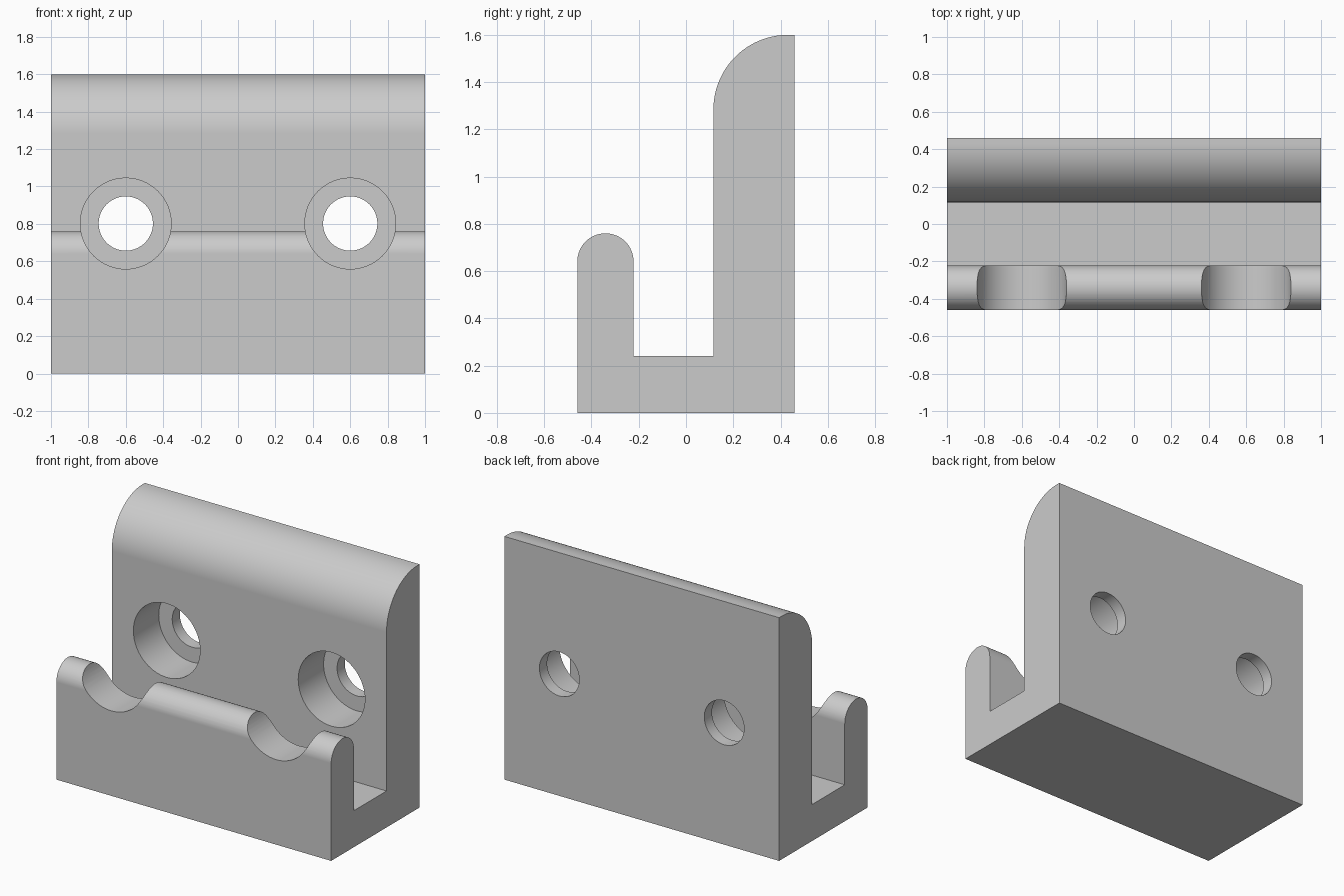
import bpy, bmesh, math

if "Cube" in bpy.data.objects:
    bpy.data.objects.remove(bpy.data.objects["Cube"])

grey = bpy.data.materials.new("light grey")
grey.diffuse_color = (0.6, 0.6, 0.6, 1)
grey.use_nodes = True
grey.node_tree.nodes["Principled BSDF"].inputs["Base Color"].default_value = grey.diffuse_color


def arc(cy, cz, r, a0, a1, n):
    """Points of an arc in the YZ plane, angles in degrees."""
    angles = [math.radians(a0 + (a1 - a0) * i / n) for i in range(n + 1)]
    return [(cy + r * math.cos(a), cz + r * math.sin(a)) for a in angles]


def add_object(name, bm):
    bmesh.ops.recalc_face_normals(bm, faces=bm.faces)
    mesh = bpy.data.meshes.new(name)
    bm.to_mesh(mesh)
    bm.free()
    mesh.materials.append(grey)
    obj = bpy.data.objects.new(name, mesh)
    bpy.context.collection.objects.link(obj)
    return obj


# Hook-shaped side profile: base, rounded lip, channel, tall wall with rounded top
profile = [(0.46, 0.0), (-0.46, 0.0)]
profile += arc(-0.341, 0.641, 0.119, 180, 0, 32)
profile += [(-0.222, 0.24), (0.116, 0.24)]
profile += arc(0.432, 1.284, 0.316, 180, 90, 32)
profile += [(0.46, 1.6)]

bm = bmesh.new()
face = bm.faces.new([bm.verts.new((-1, y, z)) for y, z in profile])
side = bmesh.ops.extrude_face_region(bm, geom=[face])
bmesh.ops.translate(bm, vec=(2, 0, 0),
                    verts=[g for g in side["geom"] if isinstance(g, bmesh.types.BMVert)])
bracket = add_object("channel_bracket", bm)


def bore(x, z, radius, y0, y1, n=64):
    """Cut a round hole along Y and remove the cutter."""
    bm = bmesh.new()
    ring = [bm.verts.new((x + radius * math.cos(math.tau * i / n), y0,
                          z + radius * math.sin(math.tau * i / n))) for i in range(n)]
    cap = bmesh.ops.extrude_face_region(bm, geom=[bm.faces.new(ring)])
    bmesh.ops.translate(bm, vec=(0, y1 - y0, 0),
                        verts=[g for g in cap["geom"] if isinstance(g, bmesh.types.BMVert)])
    cutter = add_object("hole_cutter", bm)
    cutter.hide_render = True
    mod = bracket.modifiers.new("hole", "BOOLEAN")
    mod.operation = "DIFFERENCE"
    mod.solver = "EXACT"
    mod.object = cutter
    bpy.context.view_layer.objects.active = bracket
    bpy.ops.object.modifier_apply(modifier=mod.name)
    bpy.data.objects.remove(cutter)


# Two screw holes: wide counterbore through the lip into the wall, then a through hole
for x in (-0.6, 0.6):
    bore(x, 0.802, 0.243, -0.7, 0.38)
    bore(x, 0.802, 0.145, 0.2, 0.7)

# Smooth curves, crisp edges
bpy.ops.object.select_all(action="DESELECT")
bracket.select_set(True)
bpy.context.view_layer.objects.active = bracket
bpy.ops.object.shade_smooth_by_angle(angle=math.radians(25))
weighted = bracket.modifiers.new("clean shading", "WEIGHTED_NORMAL")
weighted.keep_sharp = True
